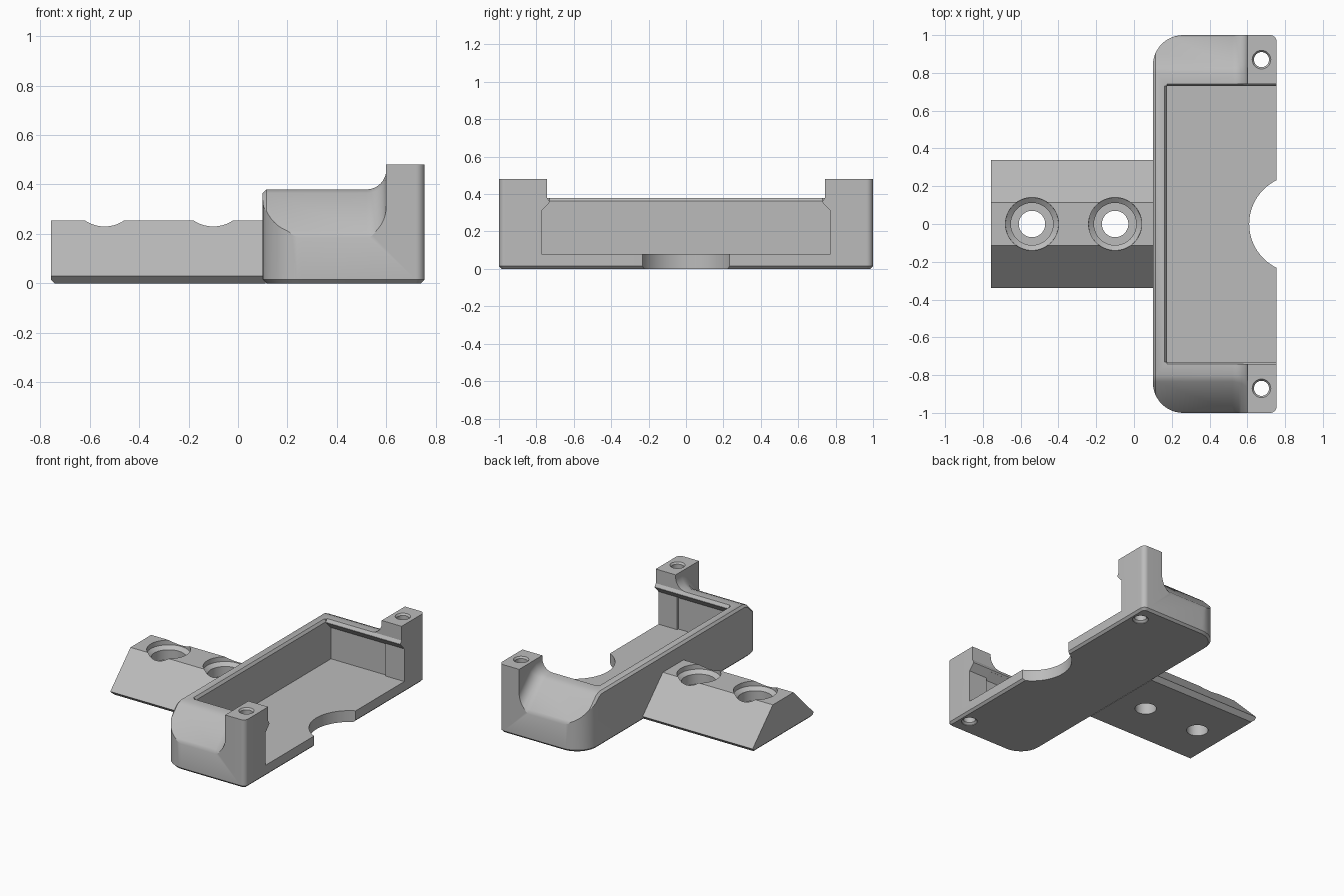
import bpy, bmesh
from math import sin, cos, pi, radians
from mathutils import Vector

if "Cube" in bpy.data.objects:
    bpy.data.objects.remove(bpy.data.objects["Cube"])

grey = bpy.data.materials.new("plain grey")
grey.use_nodes = True
grey.diffuse_color = (0.5, 0.5, 0.5, 1)
grey.node_tree.nodes["Principled BSDF"].inputs["Base Color"].default_value = (0.5, 0.5, 0.5, 1)


def loft(name, rings):
    """Closed solid through a stack of equal-length rings."""
    bm = bmesh.new()
    loops = [[bm.verts.new(p) for p in ring] for ring in rings]
    n = len(loops[0])
    for a, b in zip(loops, loops[1:]):
        for i in range(n):
            j = (i + 1) % n
            bm.faces.new((a[i], a[j], b[j], b[i]))
    bm.faces.new(loops[0])
    bm.faces.new(loops[-1])
    bmesh.ops.recalc_face_normals(bm, faces=bm.faces)
    mesh = bpy.data.meshes.new(name)
    bm.to_mesh(mesh)
    bm.free()
    mesh.materials.append(grey)
    ob = bpy.data.objects.new(name, mesh)
    bpy.context.collection.objects.link(ob)
    return ob


def prism(name, pts, u, v, w, lo, hi, origin=(0, 0, 0)):
    """Profile in the u-v plane, extruded along w."""
    u, v, w, o = Vector(u), Vector(v), Vector(w), Vector(origin)
    return loft(name, [[o + u * a + v * b + w * t for a, b in pts] for t in (lo, hi)])


def turned(name, x, y, profile, n=48):
    """Vertical turned solid from (radius, height) pairs."""
    return loft(name, [[(x + r * cos(2 * pi * i / n), y + r * sin(2 * pi * i / n), z)
                        for i in range(n)] for r, z in profile])


def carve(ob, cutters):
    bpy.context.view_layer.objects.active = ob
    for c in cutters:
        c.hide_render = True
        m = ob.modifiers.new("cut", 'BOOLEAN')
        m.operation, m.solver, m.object = 'DIFFERENCE', 'EXACT', c
        bpy.ops.object.modifier_apply(modifier=m.name)
        bpy.data.objects.remove(c)


def finish(ob):
    bpy.ops.object.select_all(action='DESELECT')
    ob.select_set(True)
    bpy.context.view_layer.objects.active = ob
    bpy.ops.object.shade_smooth_by_angle(angle=radians(24))


def outline(inset, z):
    """Tray footprint: large rear corners, small front corners."""
    pts = []
    corners = ((0.755, 1, 0.035, 0), (0.1, 1, 0.16, 90),
               (0.1, -1, 0.16, 180), (0.755, -1, 0.035, 270))
    for x, y, r, start in corners:
        cx = x - r if x > 0.5 else x + r
        cy = y - r if y > 0 else y + r
        for k in range(13):
            a = radians(start + k * 7.5)
            pts.append((cx + (r - inset) * cos(a), cy + (r - inset) * sin(a), z))
    return pts


X, Y, Z = (1, 0, 0), (0, 1, 0), (0, 0, 1)

# Tray block with chamfered base
tray = loft("tray", [outline(0.015, 0), outline(0, 0.015), outline(0, 0.48)])
cutters = []

# Lower the walls behind the posts, leaving a fillet at each post
R = 0.08
fillet = [(0.6 - R + R * sin(a), R - R * cos(a)) for a in [radians(9 * k) for k in range(11)]]
step = [(0.05, -0.065), (0.115, 0)] + fillet + [(0.6, 0.4), (0.05, 0.4)]
cutters.append(prism("wall_cut", step, X, Z, Y, -1.2, 1.2, (0, 0, 0.38)))

# Sloped ends with softened creases
for s in (-1, 1):
    for deg, y, z, depth in ((45, 0.91, 0.29, 0), (22.5, 0.82, 0.38, 0.008), (67.5, 1, 0.2, 0.006)):
        a = radians(deg)
        normal = Vector((0, s * sin(a), cos(a)))
        along = (0, -s * cos(a), sin(a))
        origin = Vector((0, s * y, z)) - normal * depth
        cutters.append(prism("slope_cut", step, X, normal, along, -0.5, 0.5, origin))


def mirrored(half):
    return half + [(-y, z) for y, z in reversed(half)]


# Open pocket with an overhanging lip and chamfered rim
pocket = mirrored([(0.772, 0.08), (0.772, 0.31), (0.73, 0.355), (0.73, 0.362), (0.742, 0.38), (0.742, 0.6)])
cutters.append(prism("pocket_cut", pocket, Y, Z, X, 0.175, 0.9))
relief = mirrored([(0.785, 0.08), (0.785, 0.3), (0.74, 0.345)])
cutters.append(prism("relief_cut", relief, Y, Z, X, 0.175, 0.61))
rim = [(0.178, 0.358), (0.162, 0.38), (0.162, 0.6), (0.8, 0.6), (0.8, 0.358)]
cutters.append(prism("rim_cut", rim, X, Z, Y, -0.73, 0.73))

# Round notch in the floor edge
cutters.append(turned("notch_cut", 0.868, 0, [(0.258, -0.1), (0.258, 0.2)], 96))

# Fastener holes through the posts
for s in (-1, 1):
    cutters.append(turned("post_hole_cut", 0.675, s * 0.87, [
        (0.052, -0.02), (0.052, 0.004), (0.04, 0.016), (0.04, 0.468), (0.05, 0.481), (0.05, 0.5)], 32))
carve(tray, cutters)
finish(tray)

# Mounting arm with sloped sides and undercut base
section = mirrored([(0.31, 0), (0.34, 0.03), (0.115, 0.255)])
arm = prism("mounting_arm", section, Y, Z, X, -0.757, 0.112)
cutters = [prism("tip_cut", [(-0.8, -0.05), (-0.692, -0.05), (-0.8, 0.058)], X, Z, Y, -0.5, 0.5)]

# Stepped screw holes
for x in (-0.54, -0.1):
    cutters.append(turned("screw_hole_cut", x, 0, [
        (0.07, -0.1), (0.07, 0.13), (0.112, 0.13), (0.112, 0.2), (0.14, 0.222), (0.143, 0.4)]))
carve(arm, cutters)
finish(arm)
